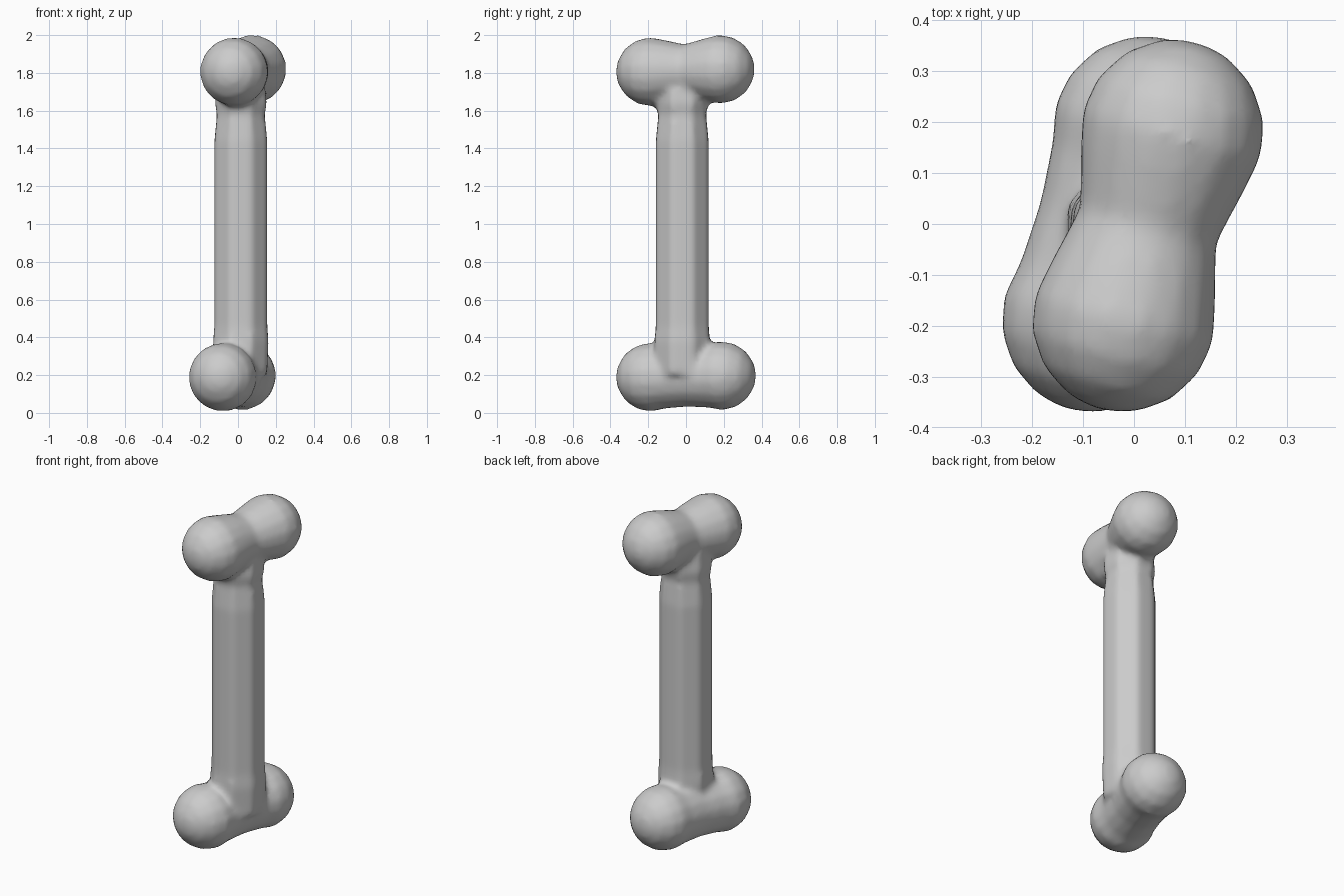
import bpy, bmesh
from math import sin, cos, pi, radians
from mathutils import Vector

cube = bpy.data.objects.get("Cube")
if cube:
    bpy.data.objects.remove(cube)

grey = bpy.data.materials.new("bone grey")
grey.use_nodes = True
colour = (0.6, 0.6, 0.6, 1)
grey.diffuse_color = colour
grey.node_tree.nodes["Principled BSDF"].inputs["Base Color"].default_value = colour

bm = bmesh.new()


def revolve(profile, origin, axis, sides):
    """Closed solid of revolution from (distance along axis, radius) pairs."""
    turn = axis.to_track_quat("Z", "Y")
    rings = []
    for t, r in profile:
        ring = []
        for i in range(sides):
            a = 2 * pi * (i + 0.5) / sides
            ring.append(bm.verts.new(origin + turn @ Vector((r * cos(a), r * sin(a), t))))
        rings.append(ring)
    for low, high in zip(rings, rings[1:]):
        for i in range(sides):
            j = (i + 1) % sides
            bm.faces.new((low[i], low[j], high[j], high[i]))
    bm.faces.new(rings[0][::-1])
    bm.faces.new(rings[-1])


def knuckles(front, back, radius, waist):
    """Two balls joined by a thick waist."""
    front, back = Vector(front), Vector(back)
    length = (back - front).length
    half = []
    for deg in (172, 157, 135, 112, 90, 67):
        a = radians(deg)
        half.append((radius * cos(a), radius * sin(a)))
    mirrored = [(length - t, r) for t, r in reversed(half)]
    revolve(half + [(length / 2, waist)] + mirrored, front, back - front, 16)


# Top and bottom knuckles
knuckles((-0.02, -0.187, 1.806), (0.075, 0.18, 1.819), 0.184, 0.14)
knuckles((-0.08, -0.187, 0.189), (0.02, 0.187, 0.197), 0.184, 0.162)

# Eight-sided shaft, narrowing under the top knuckles
shaft = [(0.2, 0.15), (0.38, 0.158), (0.46, 0.151), (1.44, 0.151),
         (1.58, 0.136), (1.64, 0.148), (1.75, 0.135)]
revolve(shaft, Vector((0.015, -0.02, 0)), Vector((0, 0, 1)), 8)

mesh = bpy.data.meshes.new("bone")
bm.to_mesh(mesh)
bm.free()
bone = bpy.data.objects.new("bone", mesh)
bpy.context.collection.objects.link(bone)
mesh.materials.append(grey)

# Fuse the parts into one skin and soften the joins
remesh = bone.modifiers.new("fuse", "REMESH")
remesh.mode = "VOXEL"
remesh.voxel_size = 0.018
remesh.use_smooth_shade = True
soften = bone.modifiers.new("soften", "SMOOTH")
soften.factor = 0.5
soften.iterations = 6
